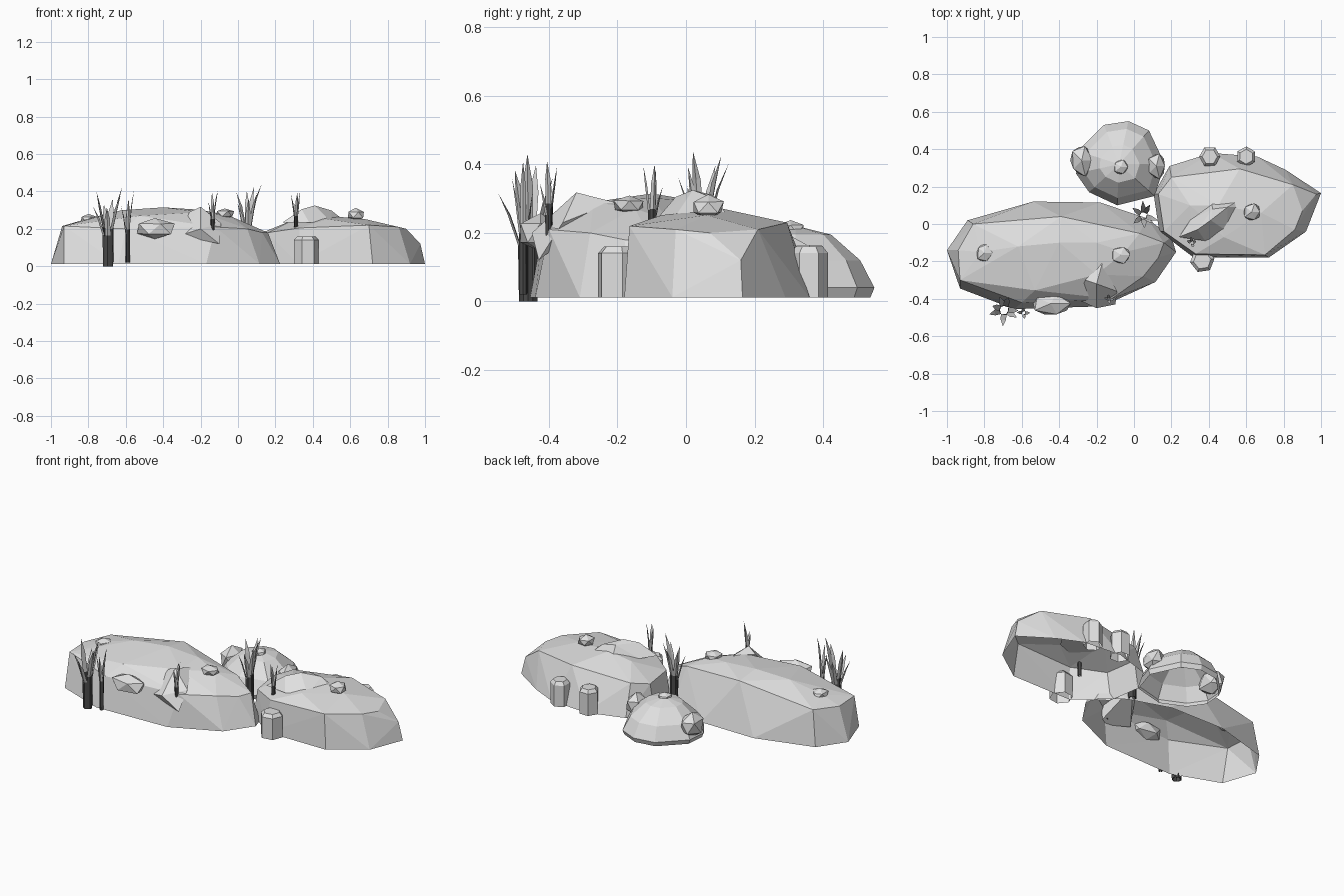
import bpy, bmesh, math, random
from mathutils import Vector, Matrix

if "Cube" in bpy.data.objects:
    bpy.data.objects.remove(bpy.data.objects["Cube"], do_unlink=True)

GROUND = 0.012


def material(name, value):
    mat = bpy.data.materials.new(name)
    mat.use_nodes = True
    colour = (value, value, value, 1)
    mat.diffuse_color = colour
    mat.node_tree.nodes["Principled BSDF"].inputs["Base Color"].default_value = colour
    return mat


stone = material("stone grey", 0.75)
blade_grey = material("blade grey", 0.62)
stalk_dark = material("stalk dark grey", 0.07)


def finish(name, bm, *mats):
    mesh = bpy.data.meshes.new(name)
    bm.to_mesh(mesh)
    bm.free()
    for mat in mats:
        mesh.materials.append(mat)
    obj = bpy.data.objects.new(name, mesh)
    bpy.context.collection.objects.link(obj)


def hull_rock(name, points):
    """Faceted convex stone, left open where it meets the ground."""
    bm = bmesh.new()
    for p in points:
        bm.verts.new(p)
    bmesh.ops.convex_hull(bm, input=bm.verts[:])
    loose = [v for v in bm.verts if not v.link_faces]
    bmesh.ops.delete(bm, geom=loose, context="VERTS")
    bmesh.ops.recalc_face_normals(bm, faces=bm.faces[:])
    under = [f for f in bm.faces if all(v.co.z < GROUND + 0.001 for v in f.verts)]
    bmesh.ops.delete(bm, geom=under, context="FACES")
    finish(name, bm, stone)


def at_height(outline, z=GROUND):
    return [(x, y, z) for x, y in outline]


def pebble(name, centre, size, seed, turn=0):
    """Small angular stone made from a jittered icosahedron."""
    rng = random.Random(seed)
    bm = bmesh.new()
    bmesh.ops.create_icosphere(bm, subdivisions=1, radius=1)
    spin = Matrix.Rotation(math.radians(turn), 3, "Z")
    for v in bm.verts:
        co = v.co * rng.uniform(0.9, 1.12)
        v.co = Vector(centre) + spin @ Vector([c * s for c, s in zip(co, size)])
    finish(name, bm, stone)


def standing_stone(name, x, y, radius, height, turn):
    """Stubby upright stone with a slightly bevelled crown."""
    points = []
    for scale, z in ((1, GROUND), (1, height * 0.88), (0.72, height)):
        for i in range(6):
            a = math.tau * i / 6 + turn
            points.append((x + radius * scale * math.cos(a),
                           y + radius * scale * math.sin(a), z))
    hull_rock(name, points)


def grass(name, x, y, bottom, top, radius, spread, count, seed):
    """Clump of three-sided blades: tight stalks below, fanned tips above."""
    rng = random.Random(seed)
    bm = bmesh.new()
    height = top - bottom
    width = 0.005 + radius * 0.27
    for i in range(count):
        a = math.tau * i / count + rng.uniform(-0.4, 0.4)
        out = Vector((math.cos(a), math.sin(a), 0))
        side = Vector((-out.y, out.x, 0))
        tall = height * (1 if i == 0 else rng.uniform(0.72, 0.98))
        reach = spread * rng.uniform(0.5, 1)
        rings = []
        for t, offset, w in ((0, radius * 0.55, 0.9), (0.52, radius * 0.6, 1),
                             (0.8, radius + reach * 0.3, 0.95)):
            mid = Vector((x, y, bottom + tall * t)) + out * offset
            rings.append([bm.verts.new(mid + d * width * w)
                          for d in (side, out * 0.5, -side)])
        tip = bm.verts.new(Vector((x, y, bottom + tall)) + out * (radius + reach))
        for level, (low, high) in enumerate(zip(rings, rings[1:])):
            for k in range(3):
                n = (k + 1) % 3
                face = bm.faces.new((low[k], low[n], high[n], high[k]))
                face.material_index = 1 if level == 0 else 0
        for k in range(3):
            bm.faces.new((rings[-1][k], rings[-1][(k + 1) % 3], tip))
        bm.faces.new(rings[0][::-1]).material_index = 1
    bmesh.ops.recalc_face_normals(bm, faces=bm.faces[:])
    finish(name, bm, blade_grey, stalk_dark)


# Long boulder: ground outline, shoulder, crown rising towards the back
hull_rock("long_boulder", at_height([
    (-1, -0.14), (-0.89, 0.02), (-0.54, 0.12), (-0.18, 0.115), (0.07, 0.03),
    (0.2, -0.07), (0.225, -0.15), (0.115, -0.31), (-0.17, -0.44),
    (-0.64, -0.455), (-0.93, -0.345)]) + [
    (-0.93, -0.3, 0.215), (-0.94, -0.14, 0.215), (-0.86, 0, 0.225),
    (-0.39, 0.04, 0.292), (0.03, -0.05, 0.235), (0.16, -0.1, 0.18),
    (0.13, -0.18, 0.18), (0.05, -0.28, 0.2), (-0.12, -0.4, 0.21),
    (-0.6, -0.42, 0.2),
    (-0.53, -0.355, 0.27), (-0.2, -0.27, 0.29), (-0.05, -0.15, 0.272),
    (-0.4, -0.1, 0.315), (-0.2, -0.1, 0.302), (-0.62, -0.12, 0.3),
    (-0.82, -0.15, 0.25)])

# Broad boulder
hull_rock("broad_boulder", at_height([
    (1, 0.165), (0.81, 0.29), (0.66, 0.36), (0.415, 0.38), (0.19, 0.31),
    (0.105, 0.16), (0.135, -0.04), (0.32, -0.18), (0.72, -0.18), (0.92, -0.04)]) + [
    (0.975, 0.16, 0.12), (0.9, 0.07, 0.2), (0.85, 0.21, 0.21),
    (0.565, 0.295, 0.23), (0.2, 0.25, 0.2), (0.13, 0.16, 0.18),
    (0.16, -0.04, 0.18), (0.33, -0.16, 0.205), (0.7, -0.165, 0.22),
    (0.86, -0.03, 0.21),
    (0.48, -0.07, 0.252), (0.45, 0.1, 0.272), (0.68, 0.06, 0.252), (0.3, 0.1, 0.25)])

# Round boulder: one outline repeated in shrinking rings
centre = Vector((-0.08, 0.32))
outline = [Vector(p) for p in (
    (-0.03, 0.55), (-0.16, 0.53), (-0.3, 0.39), (-0.31, 0.27), (-0.24, 0.17),
    (-0.09, 0.1), (0.11, 0.15), (0.165, 0.32), (0.08, 0.5))]
dome = []
for scale, z in ((0.95, GROUND), (1, 0.04), (0.82, 0.12), (0.45, 0.195), (0.1, 0.215)):
    dome += at_height([centre + (p - centre) * scale for p in outline], z)
hull_rock("round_boulder", dome)

# Slab lying on the broad boulder
hull_rock("slab_stone", at_height([
    (0.24, -0.07), (0.3, 0.02), (0.415, 0.125), (0.565, 0.13), (0.58, 0.09),
    (0.5, -0.04), (0.38, -0.09)], 0.235) + [
    (0.41, 0.02, 0.325), (0.5, 0.09, 0.298), (0.34, -0.03, 0.305), (0.42, 0.08, 0.31)])

# Wedge leaning on the front of the long boulder
hull_rock("wedge_stone", [
    (-0.31, -0.4, 0.165), (-0.2, -0.32, 0.318), (-0.09, -0.36, 0.23),
    (-0.1, -0.43, 0.12), (-0.17, -0.21, 0.29), (-0.2, -0.45, 0.2),
    (-0.26, -0.3, 0.29)])

# Stones resting on the boulders
pebble("front_stone", (-0.445, -0.425, 0.2), (0.11, 0.065, 0.058), 1)
pebble("left_boulder_pebble", (-0.8, -0.155, 0.25), (0.045, 0.055, 0.03), 3)
pebble("ridge_pebble", (-0.07, -0.165, 0.28), (0.055, 0.05, 0.03), 4)
pebble("broad_boulder_pebble", (0.63, 0.065, 0.275), (0.05, 0.05, 0.035), 6)
pebble("round_top_pebble", (-0.07, 0.305, 0.21), (0.045, 0.045, 0.03), 7)
pebble("round_side_pebble_right", (-0.28, 0.34, 0.11), (0.065, 0.09, 0.075), 8)
pebble("round_side_pebble_left", (0.12, 0.31, 0.12), (0.055, 0.075, 0.07), 9)

# Upright stones around the broad boulder
standing_stone("upright_stone_front", 0.365, -0.195, 0.066, 0.16, 0.15)
standing_stone("upright_stone_back_a", 0.405, 0.36, 0.057, 0.165, 0)
standing_stone("upright_stone_back_b", 0.6, 0.36, 0.055, 0.16, 0.5)

# Grass clumps
grass("grass_front_large", -0.695, -0.46, 0, 0.43, 0.038, 0.05, 7, 11)
grass("grass_front_small", -0.59, -0.475, 0.02, 0.41, 0.014, 0.025, 4, 12)
grass("grass_ledge", -0.135, -0.4, 0.15, 0.41, 0.012, 0.02, 4, 13)
grass("grass_middle", 0.05, 0.045, 0.02, 0.44, 0.03, 0.06, 7, 14)
grass("grass_broad", 0.31, -0.1, 0.13, 0.4, 0.013, 0.02, 4, 15)
